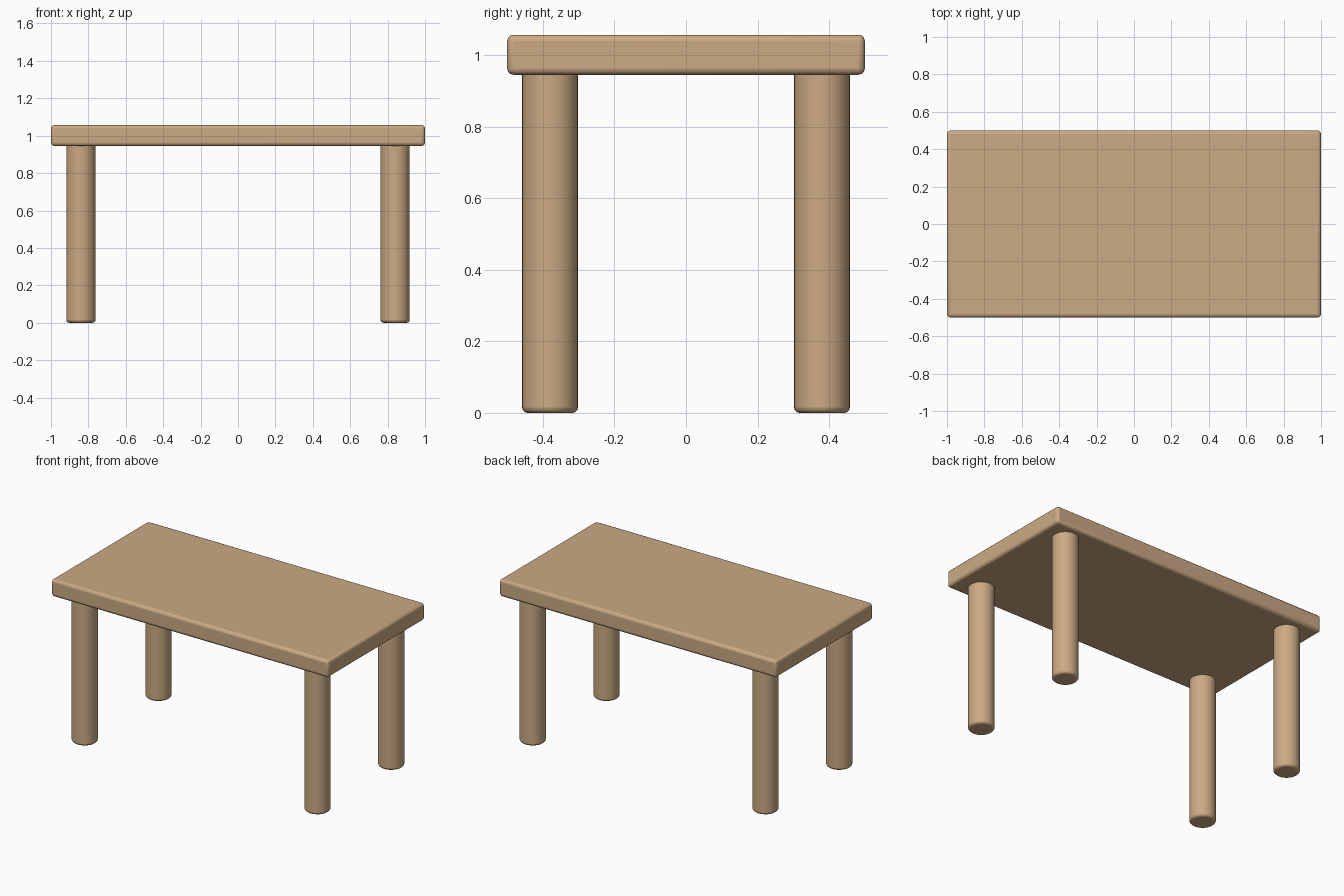
import bpy

if "Cube" in bpy.data.objects:
    bpy.data.objects.remove(bpy.data.objects["Cube"])

wood = bpy.data.materials.new("wood")
wood.diffuse_color = (0.60, 0.40, 0.23, 1)
wood.use_nodes = True
wood.node_tree.nodes["Principled BSDF"].inputs["Base Color"].default_value = wood.diffuse_color


def finish(obj, name, width):
    # round the edges, smooth the shading, apply the wood colour
    obj.name = name
    obj.data.materials.append(wood)
    bevel = obj.modifiers.new("rounded_edges", 'BEVEL')
    bevel.width = width
    bevel.segments = 3
    bevel.limit_method = 'ANGLE'
    bevel.angle_limit = 0.8
    bpy.ops.object.shade_smooth_by_angle()


# Table top
bpy.ops.mesh.primitive_cube_add(size=1, location=(0, 0, 1.001))
top = bpy.context.object
top.scale = (2, 1, 0.112)
bpy.ops.object.transform_apply(location=False, rotation=False, scale=True)
finish(top, "table_top", 0.018)

# Four round legs, tucked slightly into the top
LEG_HEIGHT = 0.965
for side, sx in (("left", -1), ("right", 1)):
    for end, sy in (("front", -1), ("back", 1)):
        bpy.ops.mesh.primitive_cylinder_add(
            vertices=32, radius=0.078, depth=LEG_HEIGHT,
            location=(sx * 0.84, sy * 0.38, LEG_HEIGHT / 2))
        finish(bpy.context.object, f"{end}_{side}_leg", 0.015)
